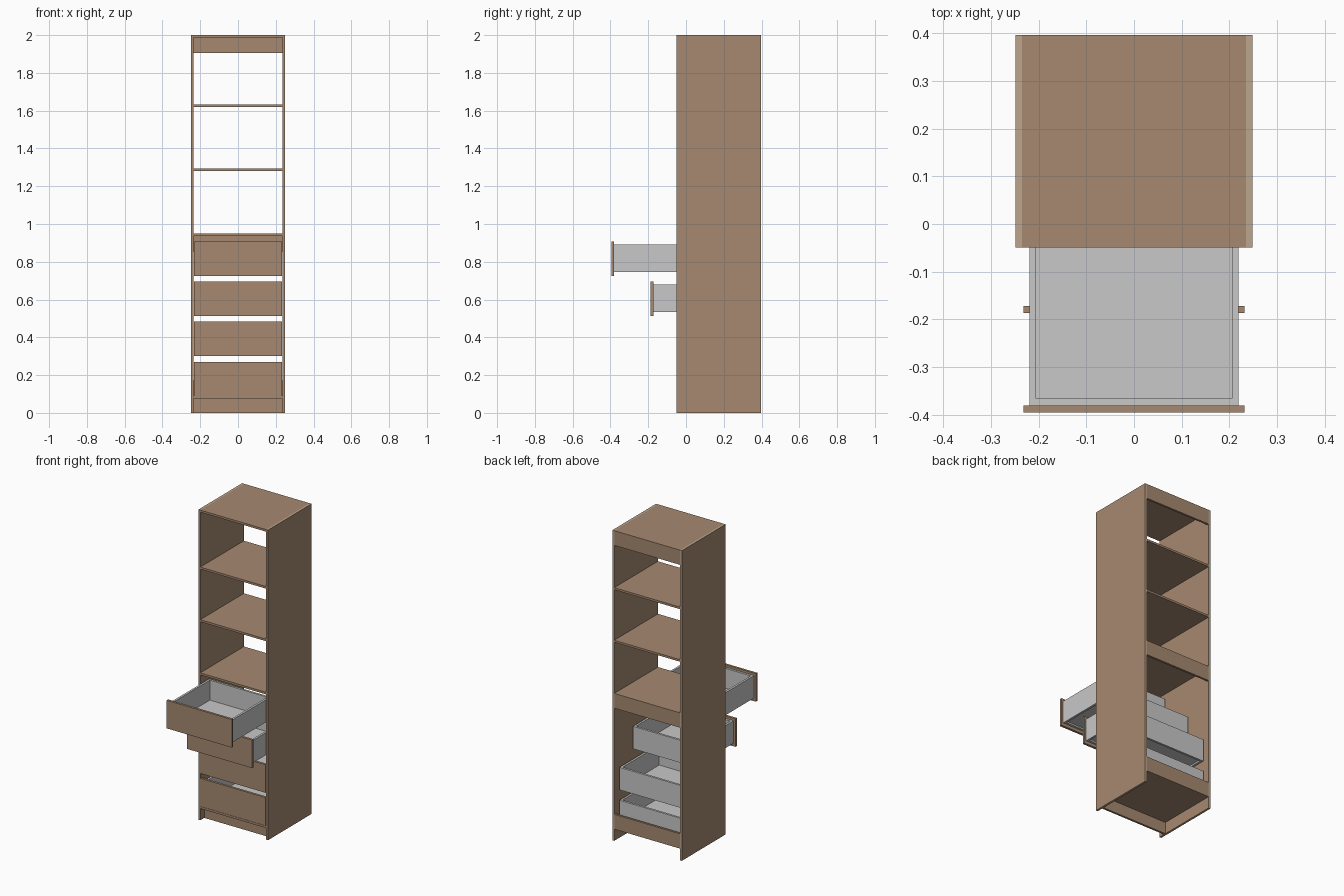
import bpy, bmesh

if "Cube" in bpy.data.objects:
    bpy.data.objects.remove(bpy.data.objects["Cube"])


def material(name, rgb):
    m = bpy.data.materials.new(name)
    m.diffuse_color = (*rgb, 1)
    m.use_nodes = True
    m.node_tree.nodes["Principled BSDF"].inputs["Base Color"].default_value = m.diffuse_color
    return m


wood = material("brown wood", (0.38, 0.25, 0.16))
raw = material("pale raw edge", (0.51, 0.38, 0.27))
grey = material("light grey", (0.58, 0.58, 0.58))


def box(name, x, y, z, *mats):
    """Box from (min, max) ranges on each axis."""
    bm = bmesh.new()
    bmesh.ops.create_cube(bm, size=1)
    for v in bm.verts:
        v.co = [r[0] + (c + 0.5) * (r[1] - r[0]) for c, r in zip(v.co, (x, y, z))]
    me = bpy.data.meshes.new(name)
    bm.to_mesh(me)
    bm.free()
    for m in mats:
        me.materials.append(m)
    ob = bpy.data.objects.new(name, me)
    bpy.context.collection.objects.link(ob)
    return ob


W, T = 0.248, 0.0135           # half width, board thickness
IN = W - T                     # inner half width
F, B = -0.049, 0.396           # front and back of the carcass

# Side panels, with unfinished top, bottom and back edges
for side, x in (("left", (-W, -IN)), ("right", (IN, W))):
    panel = box(side + "_side_panel", x, (F, B), (0, 2), wood, raw)
    for p in panel.data.polygons:
        if abs(p.normal.z) > 0.5 or p.normal.y > 0.5:
            p.material_index = 1

# Horizontal boards
for name, z in (("bottom_board", 0.075), ("fixed_shelf", 0.937),
                ("lower_shelf", 1.28), ("upper_shelf", 1.619), ("top_board", 2 - T)):
    box(name, (-IN, IN), (F, B), (z, z + T), wood)

# Back rails and front kick board
for name, z in (("lower_back_rail", 0.075 + T), ("middle_back_rail", 0.855),
                ("top_back_rail", 1.905)):
    box(name, (-IN, IN), (B - T, B), (z, z + 0.082), wood)
box("kick_board", (-IN, IN), (F + 0.04, F + 0.04 + T), (0, 0.075), wood)


def drawer(n, y, z):
    """Drawer whose front face is at y and bottom edge at z."""
    name = "drawer_%d_" % n
    box(name + "front", (-0.232, 0.232), (y, y + 0.015), (z, z + 0.181), wood)
    y0, y1 = y + 0.015, y + 0.415
    z0, z1 = z + 0.02, z + 0.165
    w, t = 0.219, 0.014
    box(name + "left_wall", (-w, t - w), (y0, y1), (z0, z1), grey)
    box(name + "right_wall", (w - t, w), (y0, y1), (z0, z1), grey)
    box(name + "front_wall", (t - w, w - t), (y0, y0 + t), (z0, z1), grey)
    box(name + "back_wall", (t - w, w - t), (y1 - t, y1), (z0, z1), grey)
    box(name + "floor", (t - w, w - t), (y0 + t, y1 - t), (z0 + 0.01, z0 + 0.016), grey)


# Two closed and two pulled-out drawers, bottom to top
for n, y in enumerate((F, F, -0.187, -0.395)):
    drawer(n + 1, y, 0.0895 + n * 0.212)
